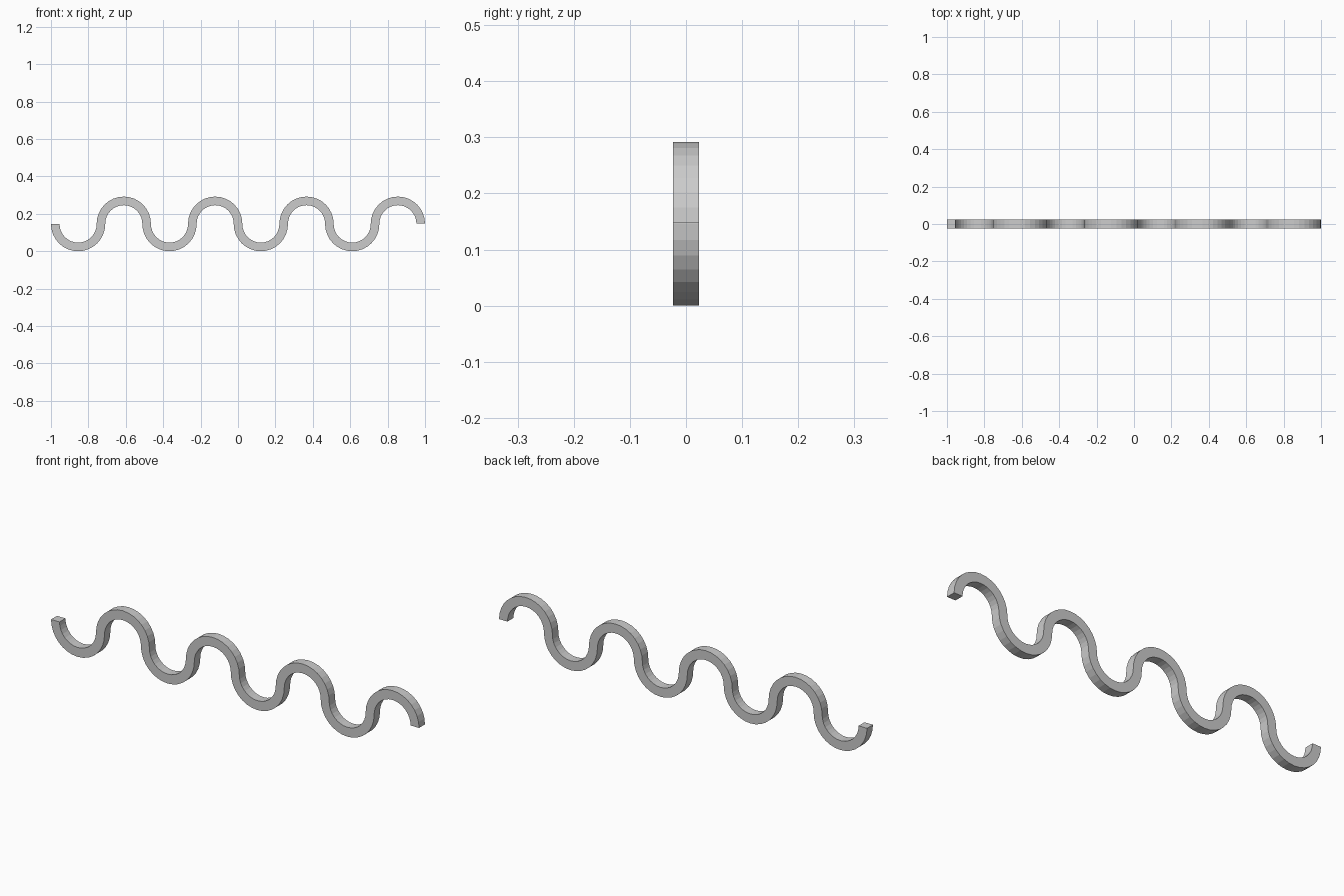
import bpy, bmesh, math

if "Cube" in bpy.data.objects:
    bpy.data.objects.remove(bpy.data.objects["Cube"])

BENDS, SEG = 8, 16            # half-ring bends, facets per bend
T, W = 0.046, 0.046           # bar thickness and depth
RM = (2 - T) / (2 * BENDS)    # centreline radius
R = RM + T / 2
HEIGHT = 0.292

# Centreline points with outward normals, alternating trough and crest
path = []
for b in range(BENDS):
    cx = -1 + R + 2 * RM * b
    low = b % 2 == 0
    cz = R if low else HEIGHT - R
    for i in range(SEG + 1):
        a = math.pi - math.pi * i / SEG
        nx, nz = math.cos(a), math.sin(a) * (-1 if low else 1)
        side = 1 if low else -1   # keep the section order consistent
        path.append((cx + RM * nx, cz + RM * nz, nx * side, nz * side))

# Sweep a square section along the path
bm = bmesh.new()
rings = []
for x, z, nx, nz in path:
    rings.append([bm.verts.new((x + nx * o * T / 2, y * W / 2, z + nz * o * T / 2))
                  for o, y in ((-1, -1), (1, -1), (1, 1), (-1, 1))])
for r0, r1 in zip(rings, rings[1:]):
    for k in range(4):
        j = (k + 1) % 4
        bm.faces.new((r0[k], r0[j], r1[j], r1[k]))
# End caps
bm.faces.new(rings[0])
bm.faces.new(rings[-1])
bmesh.ops.recalc_face_normals(bm, faces=bm.faces)

mesh = bpy.data.meshes.new("wavy_bar")
bm.to_mesh(mesh)
bm.free()
bpy.context.collection.objects.link(bpy.data.objects.new("wavy_bar", mesh))
